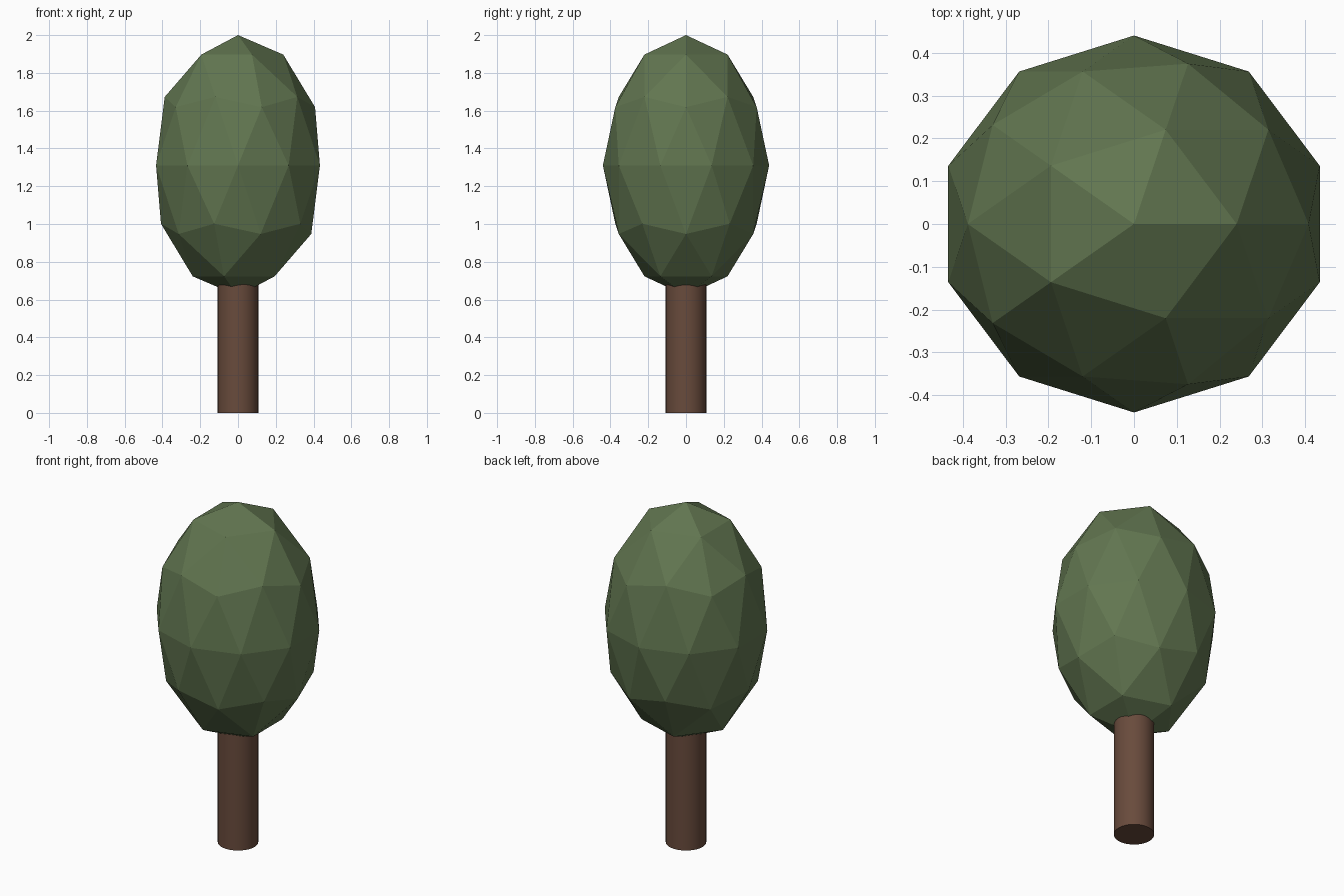
import bpy

if "Cube" in bpy.data.objects:
    bpy.data.objects.remove(bpy.data.objects["Cube"])


def paint(obj, name, color):
    mat = bpy.data.materials.new(name)
    mat.diffuse_color = (*color, 1)
    mat.use_nodes = True
    mat.node_tree.nodes["Principled BSDF"].inputs["Base Color"].default_value = mat.diffuse_color
    obj.data.materials.append(mat)


# Trunk: smooth cylinder whose top is buried in the foliage
trunk_top = 0.76
bpy.ops.mesh.primitive_cylinder_add(vertices=32, radius=0.108, depth=trunk_top,
                                    location=(0, 0, trunk_top / 2))
trunk = bpy.context.object
trunk.name = "trunk"
bpy.ops.object.shade_smooth_by_angle()
paint(trunk, "bark", (0.14, 0.07, 0.045))

# Foliage: flat-faced icosphere stretched upward
bpy.ops.mesh.primitive_ico_sphere_add(subdivisions=2, radius=1, location=(0, 0, 1.31))
foliage = bpy.context.object
foliage.name = "foliage"
foliage.scale = (0.456, 0.44, 0.69)
bpy.ops.object.transform_apply(location=False, rotation=False, scale=True)
bpy.ops.object.shade_flat()
paint(foliage, "leaves", (0.12, 0.18, 0.08))
